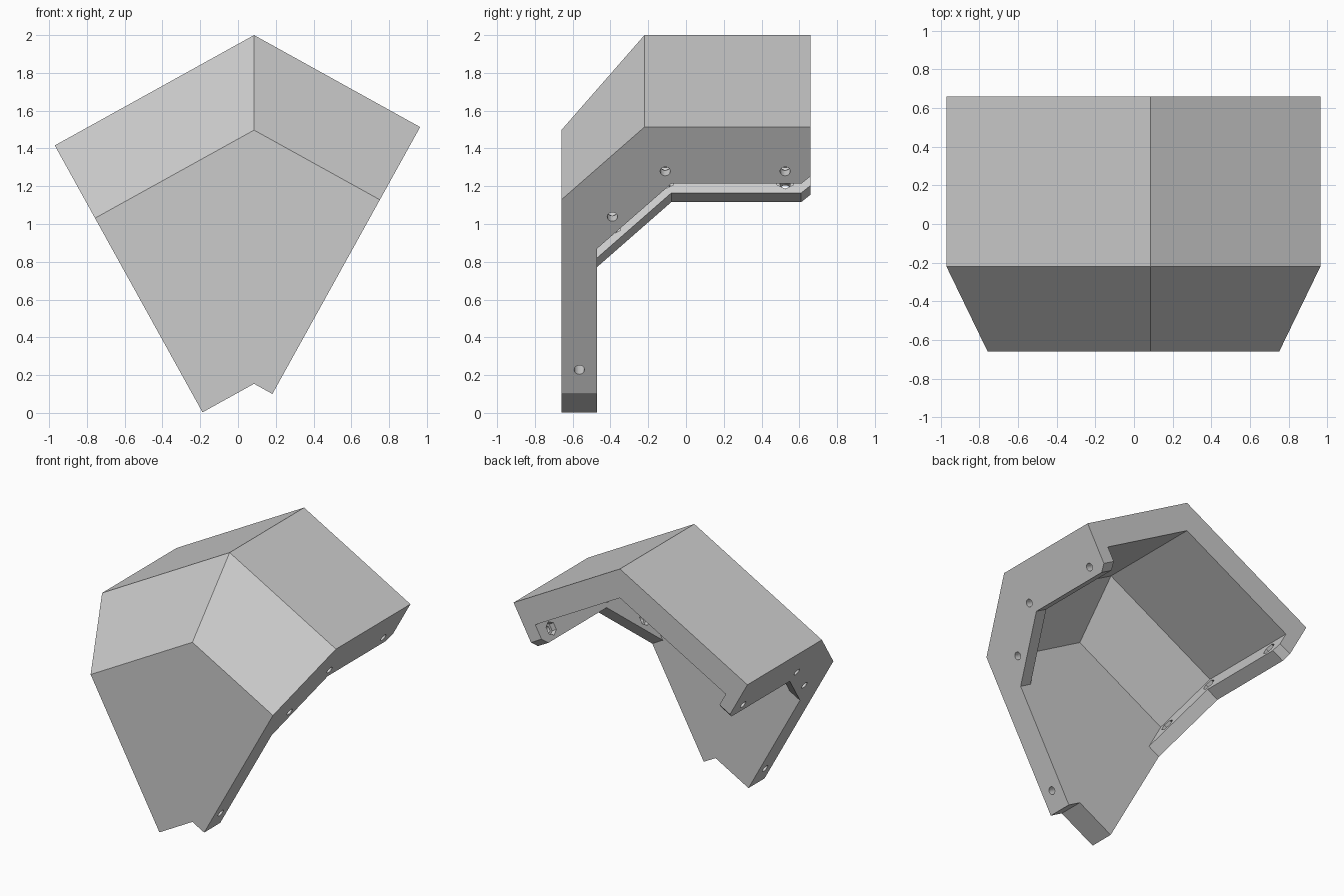
import bpy, bmesh, math
from mathutils import Vector, Matrix

if "Cube" in bpy.data.objects:
    bpy.data.objects.remove(bpy.data.objects["Cube"])

A = math.radians(28.97)          # roof pitch of both wings
RIDGE = Vector((0.085, 0, 2.0))  # mitre line where the wings meet
WINGS = [(1, 1.005), (-1, 1.206)]
FLANGE = 0.1

# Wing cross-sections as (y, depth below roof)
SHELL = [(.66, 0), (-.22, 0), (-.66, -.44), (-.66, -1.615), (-.47, -1.615),
         (-.47, -.735), (-.47, -.519), (-.141, -.19), (.66, -.19)]
LIP = [(-.078, -.343), (.61, -.343), (.66, -.297)]
END = SHELL[:6] + LIP + [(.66, -.19)]
HOLES = [(-.11, -.268), (.525, -.268), (-.39, -.543)]
PLATE_HOLE = (-.565, -1.469)


def place(side, u, y, v):
    """Wing coordinates (along, y, down) to world."""
    return RIDGE + Vector((side * (u * math.cos(A) + v * math.sin(A)), y,
                           -u * math.sin(A) + v * math.cos(A)))


def make_object(name, bm):
    bmesh.ops.recalc_face_normals(bm, faces=bm.faces)
    me = bpy.data.meshes.new(name)
    bm.to_mesh(me)
    bm.free()
    ob = bpy.data.objects.new(name, me)
    bpy.context.collection.objects.link(ob)
    return ob


def ring(bm, side, profile, u=None):
    return [bm.verts.new(place(side, -v * math.tan(A) if u is None else u, y, v))
            for y, v in profile]


def bridge(bm, a, b):
    for i in range(len(a)):
        j = (i + 1) % len(a)
        bm.faces.new((a[i], a[j], b[j], b[i]))


# Mitred shell with an end flange on each wing
bm = bmesh.new()
for side, length in WINGS:
    bridge(bm, ring(bm, side, SHELL), ring(bm, side, SHELL, length - FLANGE))
    inner = ring(bm, side, END, length - FLANGE)
    outer = ring(bm, side, END, length)
    # skip the wall shared by shell and flange: END only borders open sides
    bridge(bm, inner, outer)
    bm.faces.new(outer)
    bm.faces.new(ring(bm, side, SHELL[5:] + LIP[::-1], length - FLANGE))
bmesh.ops.remove_doubles(bm, verts=bm.verts, dist=1e-4)
shell = make_object("corner_shell", bm)


def drill(bm, side, hole, u0, u1, radius, sides):
    """Add a prism running along the wing between u0 and u1."""
    axis = place(side, 1, 0, 0) - RIDGE
    rot = axis.to_track_quat('Z', 'Y').to_matrix().to_4x4()
    mat = Matrix.Translation(place(side, (u0 + u1) / 2, *hole)) @ rot
    bmesh.ops.create_cone(bm, cap_ends=True, segments=sides, radius1=radius,
                          radius2=radius, depth=u1 - u0, matrix=mat)


# Bolt holes and hexagonal nut pockets
bores, pockets = bmesh.new(), bmesh.new()
for side, length in WINGS:
    for hole in HOLES:
        drill(bores, side, hole, length - .15, length + .05, .027, 24)
        drill(pockets, side, hole, length - .15, length - .06, .05, 6)
    drill(bores, side, PLATE_HOLE, length - .12, length + .05, .027, 24)

bpy.context.view_layer.objects.active = shell
for name, cutter_bm in (("bolt_hole_cutter", bores), ("nut_pocket_cutter", pockets)):
    cutter = make_object(name, cutter_bm)
    cutter.hide_render = True
    mod = shell.modifiers.new(name, 'BOOLEAN')
    mod.operation = 'DIFFERENCE'
    mod.solver = 'EXACT'
    mod.object = cutter
    bpy.ops.object.modifier_apply(modifier=mod.name)
    bpy.data.objects.remove(cutter)
